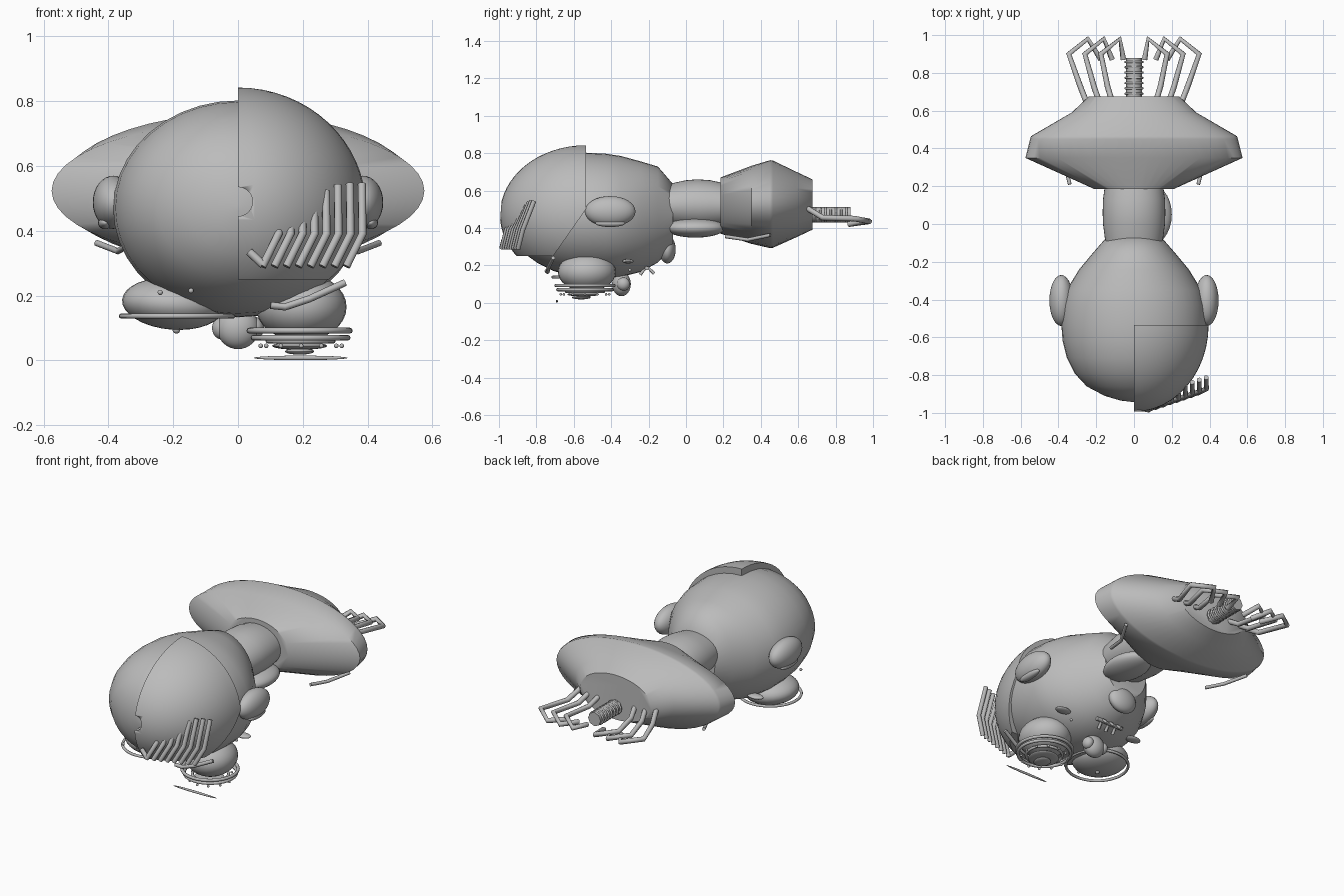
import bpy, bmesh, math
from mathutils import Matrix, Vector

if "Cube" in bpy.data.objects:
    bpy.data.objects.remove(bpy.data.objects["Cube"])

clay = bpy.data.materials.new("clay_grey")
clay.diffuse_color = (0.5, 0.5, 0.5, 1)
clay.use_nodes = True
clay.node_tree.nodes["Principled BSDF"].inputs["Base Color"].default_value = clay.diffuse_color


def finish(name, bm, angle=45):
    bmesh.ops.recalc_face_normals(bm, faces=bm.faces)
    me = bpy.data.meshes.new(name)
    bm.to_mesh(me)
    bm.free()
    me.materials.append(clay)
    ob = bpy.data.objects.new(name, me)
    bpy.context.collection.objects.link(ob)
    bpy.ops.object.select_all(action='DESELECT')
    ob.select_set(True)
    bpy.context.view_layer.objects.active = ob
    bpy.ops.object.shade_smooth_by_angle(angle=math.radians(angle))
    return ob


def loft(name, rings, n=40, angle=45):
    """Elliptical sections along y: (y, half width, top, bottom)."""
    bm = bmesh.new()
    loops = []
    for y, rx, top, bot in rings:
        loops.append([bm.verts.new((rx * math.cos(2 * math.pi * i / n), y,
                                    (top + bot) / 2 + (top - bot) / 2 * math.sin(2 * math.pi * i / n)))
                      for i in range(n)])
    for a, b in zip(loops, loops[1:]):
        for i in range(n):
            bm.faces.new((a[i], a[(i + 1) % n], b[(i + 1) % n], b[i]))
    bm.faces.new(loops[0])
    bm.faces.new(loops[-1])
    return finish(name, bm, angle)


def ball(name, c, r, tilt=0):
    bm = bmesh.new()
    bmesh.ops.create_uvsphere(bm, u_segments=28, v_segments=16, radius=1)
    m = Matrix.Translation(c) @ Matrix.Rotation(tilt, 4, 'Y') @ Matrix.Diagonal((*r, 1))
    bmesh.ops.transform(bm, matrix=m, verts=bm.verts)
    return finish(name, bm)


def tube(name, pts, r, closed=False):
    cu = bpy.data.curves.new(name, 'CURVE')
    cu.dimensions = '3D'
    cu.bevel_depth = r
    cu.bevel_resolution = 2
    cu.use_fill_caps = True
    sp = cu.splines.new('POLY')
    sp.points.add(len(pts) - 1)
    for p, co in zip(sp.points, pts):
        p.co = (*co, 1)
    sp.use_cyclic_u = closed
    cu.materials.append(clay)
    ob = bpy.data.objects.new(name, cu)
    bpy.context.collection.objects.link(ob)
    return ob


def ring(name, c, r, thick):
    pts = [(c[0] + r * math.cos(i * math.pi / 20), c[1] + r * math.sin(i * math.pi / 20), c[2])
           for i in range(40)]
    return tube(name, pts, thick, True)


# Head
loft("head", [(-.942, .01, .48, .46), (-.935, .07, .54, .40), (-.91, .155, .62, .33),
              (-.86, .25, .69, .26), (-.79, .315, .745, .21), (-.71, .355, .78, .17),
              (-.62, .378, .797, .145), (-.53, .385, .802, .135), (-.43, .38, .797, .133),
              (-.35, .358, .785, .138), (-.24, .29, .755, .165), (-.15, .215, .728, .215),
              (-.07, .145, .635, .30)])

# Raised quarter shell over one side of the face
bm = bmesh.new()
bmesh.ops.create_uvsphere(bm, u_segments=48, v_segments=32, radius=1)
bmesh.ops.transform(bm, matrix=Matrix.Translation((0, -.535, .47)) @ Matrix.Diagonal((.395, .46, .372, 1)),
                    verts=bm.verts)
for co, no in [((0, 0, 0), (-1, 0, 0)), ((0, -.535, 0), (0, 1, 0)),
               ((0, -.535, .5), (0, .30, -.21)), ((0, 0, .25), (0, 0, -1))]:
    res = bmesh.ops.bisect_plane(bm, geom=bm.verts[:] + bm.edges[:] + bm.faces[:], dist=1e-5,
                                 plane_co=co, plane_no=Vector(no).normalized(), clear_outer=True)
    edges = [e for e in res['geom_cut'] if isinstance(e, bmesh.types.BMEdge)]
    bmesh.ops.holes_fill(bm, edges=edges, sides=0)
shell = finish("face_shell", bm, 35)

# Round nostril notch in the shell edge
bm = bmesh.new()
bmesh.ops.create_cone(bm, cap_ends=True, segments=24, radius1=.045, radius2=.045, depth=.3,
                      matrix=Matrix.Translation((0, -1.05, .49)) @ Matrix.Rotation(math.pi / 2, 4, 'X'))
cutter = finish("notch_cutter", bm)
cutter.hide_render = True
cutter.hide_viewport = True
mod = shell.modifiers.new("notch", 'BOOLEAN')
mod.operation = 'DIFFERENCE'
mod.solver = 'EXACT'
mod.object = cutter

# Neck and throat lobe
loft("neck", [(-.12, .145, .63, .41), (-.07, .155, .64, .40), (0, .164, .655, .39),
              (.06, .166, .66, .385), (.13, .164, .655, .39), (.2, .155, .64, .40)])
ball("throat_lobe", (.09, .05, .40), (.11, .16, .052))

# Shoulders
loft("shoulders", [(.185, .21, .67, .37), (.35, .575, .732, .315), (.45, .55, .762, .292),
                   (.465, .545, .76, .294), (.59, .33, .70, .35), (.675, .24, .66, .39)], 48, 50)

for s, side in ((1, "right"), (-1, "left")):
    # Ears
    ball(f"ear_{side}", (s * .385, -.405, .488), (.063, .135, .082))
    ball(f"ear_lobe_{side}", (s * .41, -.405, .425), (.022, .08, .02))
    # Cheek discs
    ball(f"cheek_disc_{side}", (s * .25, -.31, .222), (.05, .03, .012))
    # Collar bars
    tube(f"collar_bar_{side}", [(s * .34, .21, .355), (s * .37, .33, .337), (s * .435, .45, .362)], .01)
    # Ribs, bent out and back in
    for i in range(3):
        d = .085 * i
        tube(f"rib_{side}_{i}", [(s * (.25 - d * .8), .64, .51), (s * (.285 - d * .85), .73, .455),
                                 (s * (.345 - d), .90, .45), (s * (.245 - d), .98, .435),
                                 (s * (.175 - d * .7), .87, .42)], .015)

# Spine with small vertebra rings
tube("spine", [(0, .62, .47), (0, .88, .47)], .042)
for i in range(7):
    y = .69 + .028 * i
    tube(f"vertebra_{i}", [(.045 * math.cos(a * math.pi / 10), y, .47 + .036 * math.sin(a * math.pi / 10))
                           for a in range(20)], .006, True)

# Eyes under the head
ball("eye_right", (.195, -.53, .165), (.14, .155, .105))
ball("eye_left", (-.2, -.53, .175), (.158, .155, .08), .08)
ring("eye_rim_left", (-.188, -.54, .137), .172, .008)
ring("eye_rim_right_outer", (.19, -.54, .092), .155, .009)
ring("eye_rim_right_inner", (.193, -.54, .07), .145, .009)
ring("eye_iris_ring", (.193, -.54, .06), .10, .008)
ball("iris", (.19, -.55, .045), (.085, .085, .012))
ball("pupil", (.19, -.56, .028), (.045, .05, .01))
ball("pupil_left", (-.19, -.54, .095), (.012, .012, .012))
for i in range(12):
    a = i * math.pi / 6
    ball(f"lash_bead_{i}", (.195 + .125 * math.cos(a), -.54 + .13 * math.sin(a), .045), (.007, .007, .007))
for i, p in enumerate([(-.24, -.76, .21), (-.145, -.76, .215), (.2, -.3, .175)]):
    ball(f"skin_bead_{i}", p, (.008, .008, .008))

# Eyelid sliver and brow
ball("lower_lid", (.193, -.69, .008), (.145, .006, .007))
tube("brow", [(.1, -.745, .17), (.145, -.74, .165), (.22, -.735, .19), (.33, -.71, .24)], .011)

# Nose, mouth and chin
ball("nose", (0, -.345, .10), (.065, .05, .065))
for s in (-1, 1):
    ball("nostril_wing", (s * .05, -.335, .10), (.03, .035, .035))
ball("chin", (0, -.10, .285), (.09, .045, .075))
for i in range(3):
    x = -.05 + .05 * i
    tube(f"tooth_{i}", [(x, -.245, .15), (x, -.21, .195), (x, -.17, .155)], .009)
tube("lip_bar", [(-.09, -.21, .185), (.09, -.21, .185)], .011)

# Row of bent finger rods on the face
for i in range(8):
    x, y = .075 + .037 * i, -.985 + .0125 * i
    top = .45 + .018 * i
    tube(f"finger_{i}", [(x, y, .29), (x + .05, y + .025, .39), (x + .048, y + .085, min(top, .545))], .013)
tube("finger_short", [(.035, -.975, .335), (.078, -.985, .295)], .013)
